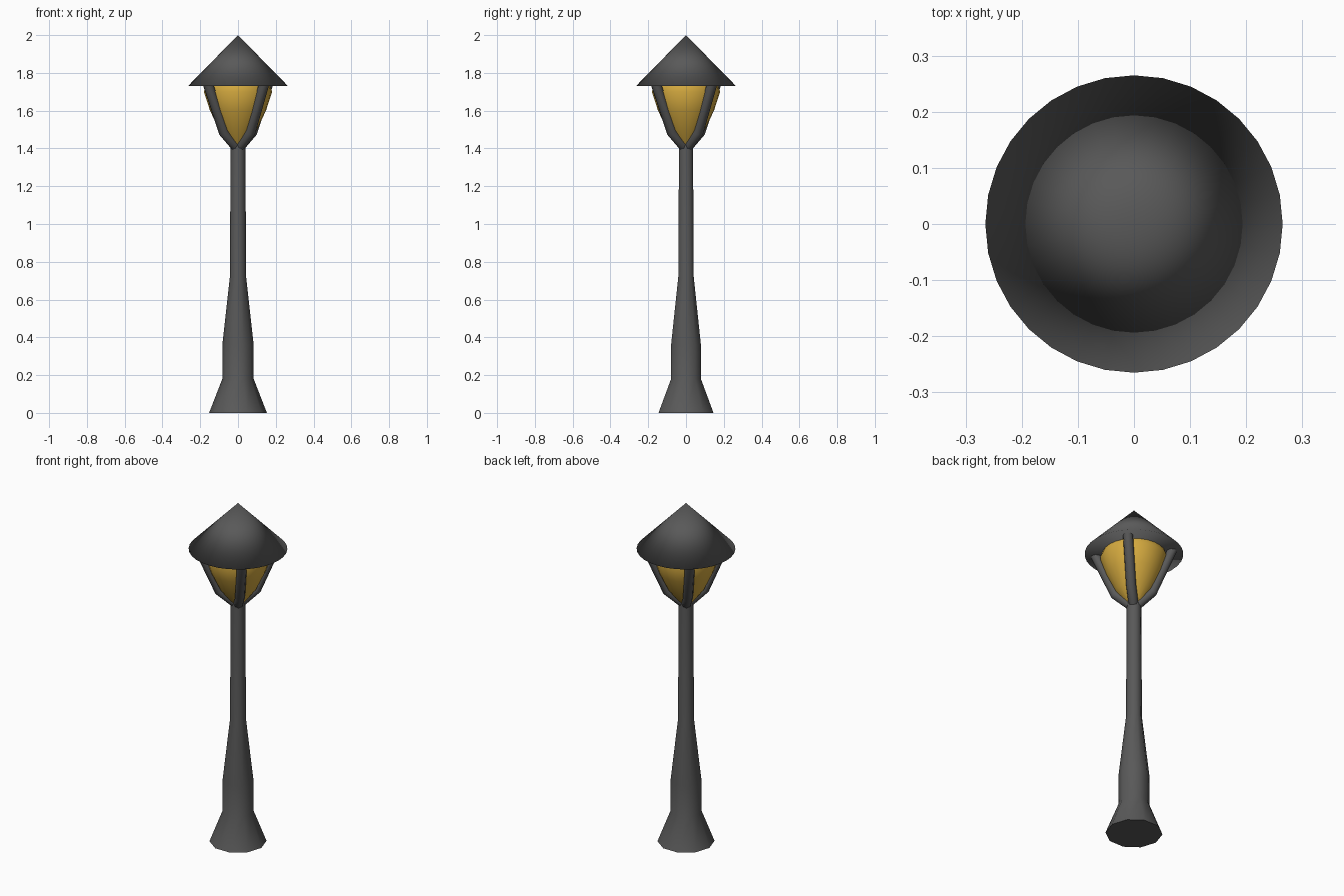
import bpy, bmesh, math

if "Cube" in bpy.data.objects:
    bpy.data.objects.remove(bpy.data.objects["Cube"])


def material(name, rgb):
    m = bpy.data.materials.new(name)
    m.diffuse_color = (*rgb, 1)
    m.use_nodes = True
    m.node_tree.nodes["Principled BSDF"].inputs["Base Color"].default_value = m.diffuse_color
    return m


METAL = material("dark_metal", (0.1, 0.1, 0.1))
GLOW = material("amber_glass", (0.66, 0.40, 0.05))


def lathe(name, profile, sides, mat, sharp_angle=None):
    """Revolve (radius, z) points about z; radius 0 makes a tip, open ends get caps."""
    bm = bmesh.new()
    rings = []
    for r, z in profile:
        count = sides if r > 0 else 1
        rings.append([bm.verts.new((r * math.cos(math.tau * i / sides),
                                    r * math.sin(math.tau * i / sides), z))
                      for i in range(count)])
    for a, b in zip(rings, rings[1:]):
        for i in range(sides):
            j = (i + 1) % sides
            if len(b) == 1:
                bm.faces.new((a[i], a[j], b[0]))
            else:
                bm.faces.new((a[i], a[j], b[j], b[i]))
    for ring in (rings[0], rings[-1]):
        if len(ring) > 1:
            bm.faces.new(ring)
    bmesh.ops.recalc_face_normals(bm, faces=bm.faces)
    for f in bm.faces:
        f.smooth = True
    me = bpy.data.meshes.new(name)
    bm.to_mesh(me)
    bm.free()
    me.materials.append(mat)
    ob = bpy.data.objects.new(name, me)
    bpy.context.collection.objects.link(ob)
    if sharp_angle:
        select(ob)
        bpy.ops.object.shade_smooth_by_angle(angle=math.radians(sharp_angle))
    return ob


def select(ob):
    bpy.ops.object.select_all(action='DESELECT')
    ob.select_set(True)
    bpy.context.view_layer.objects.active = ob


def bent_arm(name, path, angle, radius):
    """Round tube following (radius, z) points in a vertical plane at the given angle."""
    cu = bpy.data.curves.new(name, 'CURVE')
    cu.dimensions = '3D'
    cu.bevel_depth = radius
    cu.bevel_resolution = 2
    cu.use_fill_caps = True
    sp = cu.splines.new('POLY')
    sp.points.add(len(path) - 1)
    for p, (r, z) in zip(sp.points, path):
        p.co = (r * math.cos(angle), r * math.sin(angle), z, 1)
    cu.materials.append(METAL)
    ob = bpy.data.objects.new(name, cu)
    bpy.context.collection.objects.link(ob)
    select(ob)
    bpy.ops.object.convert(target='MESH')
    bpy.ops.object.shade_smooth_by_angle(angle=math.radians(50))


# Flared base and tapering post
lathe("post", [(0.153, 0), (0.083, 0.18), (0.083, 0.36), (0.043, 0.72), (0.039, 1.42)],
      10, METAL, 40)

# Amber lantern glass
lathe("lantern_glass", [(0.03, 1.41), (0.10, 1.5), (0.148, 1.6), (0.181, 1.70), (0.168, 1.735)],
      24, GLOW, 50)

# Four bent arms carrying the roof
for k in range(4):
    bent_arm(f"arm_{k + 1}", [(0.02, 1.415), (0.10, 1.485), (0.21, 1.74)],
             math.radians(41 + 90 * k), 0.027)

# Conical roof with a flat underside
lathe("roof", [(0.265, 1.73), (0, 2.0)], 32, METAL)
